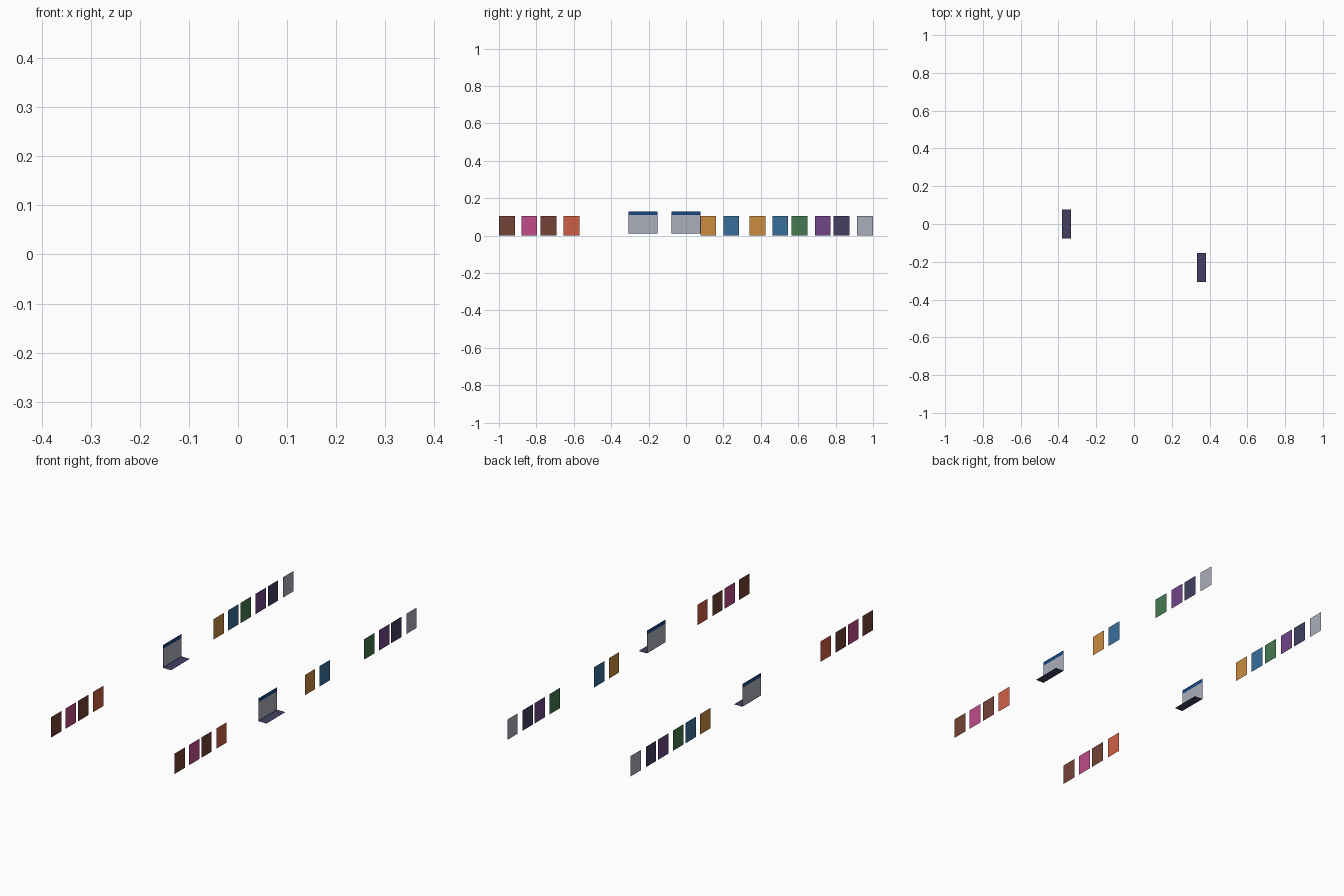
import bpy

if "Cube" in bpy.data.objects:
    bpy.data.objects.remove(bpy.data.objects["Cube"])

# Ten flat colours, given as display values and converted to linear
def lin(c):
    c /= 255
    return c / 12.92 if c <= 0.04045 else ((c + 0.055) / 1.055) ** 2.4

COLOURS = {
    "brown": (117, 66, 54), "pink": (194, 75, 138), "coral": (207, 95, 70),
    "amber": (204, 140, 64), "blue": (56, 111, 156), "green": (70, 122, 80),
    "purple": (112, 70, 136), "navy": (66, 64, 98), "grey": (171, 175, 187),
    "deep blue": (22, 70, 130),
}
MATS = {}
for name, rgb in COLOURS.items():
    m = bpy.data.materials.new(name)
    m.diffuse_color = (*[lin(c) for c in rgb], 1)
    m.use_nodes = True
    m.node_tree.nodes["Principled BSDF"].inputs["Base Color"].default_value = m.diffuse_color
    MATS[name] = m

GAP = 0.0002  # half distance between the two sides of a sheet


def two_sided(name, quads, normal, colours):
    """Paper-thin sheet: each quad gets a front and a back face."""
    verts, faces, idx = [], [], []
    for quad, mat in quads:
        for side in (1, -1):
            n = len(verts)
            verts += [tuple(p[k] + side * GAP * normal[k] for k in range(3)) for p in quad]
            faces.append((n, n + 1, n + 2, n + 3) if side > 0 else (n + 3, n + 2, n + 1, n))
            idx.append(mat)
    me = bpy.data.meshes.new(name)
    me.from_pydata(verts, [], faces)
    for c in colours:
        me.materials.append(MATS[c])
    for poly, i in zip(me.polygons, idx):
        poly.material_index = i
    ob = bpy.data.objects.new(name, me)
    bpy.context.collection.objects.link(ob)
    return ob


def upright(x, y0, y1, z0, z1):
    return [(x, y0, z0), (x, y1, z0), (x, y1, z1), (x, y0, z1)]


# Two rows: plane position, centre of the large panel, amber and blue card positions
ROWS = {"left": (-0.38, 0.0, 0.383, 0.504), "right": (0.333, -0.23, 0.119, 0.242)}
W, H = 0.0425, 0.106          # card half width and height
PW, Z0, Z1 = 0.0775, 0.012, 0.13   # panel half width, bottom and top

for side, (x, py, amber_y, blue_y) in ROWS.items():
    # Row of coloured cards
    cards = [("brown", -0.957), ("pink", -0.838), ("brown", -0.736), ("coral", -0.612),
             ("amber", amber_y), ("blue", blue_y), ("green", 0.607), ("purple", 0.731),
             ("navy", 0.832), ("grey", 0.957)]
    for i, (colour, y) in enumerate(cards):
        two_sided(f"{side}_card_{i + 1}", [(upright(x, y - W, y + W, 0, H), 0)],
                  (1, 0, 0), [colour])

    # Large panel: grey field with a thin blue border and a blue top band
    ys = [py - PW, py - PW + 0.003, py + PW - 0.003, py + PW]
    zs = [Z0, Z0 + 0.003, 0.11, Z1]
    quads = [(upright(x, ys[j], ys[j + 1], zs[k], zs[k + 1]), 0 if j == k == 1 else 1)
             for j in range(3) for k in range(3)]
    two_sided(f"{side}_panel", quads, (1, 0, 0), ["grey", "deep blue"])

    # Flat base sheet at the foot of the panel
    x1 = x + 0.047
    base = [(x, py - PW, Z0), (x1, py - PW, Z0), (x1, py + PW, Z0), (x, py + PW, Z0)]
    two_sided(f"{side}_base", [(base, 0)], (0, 0, 1), ["navy"])
